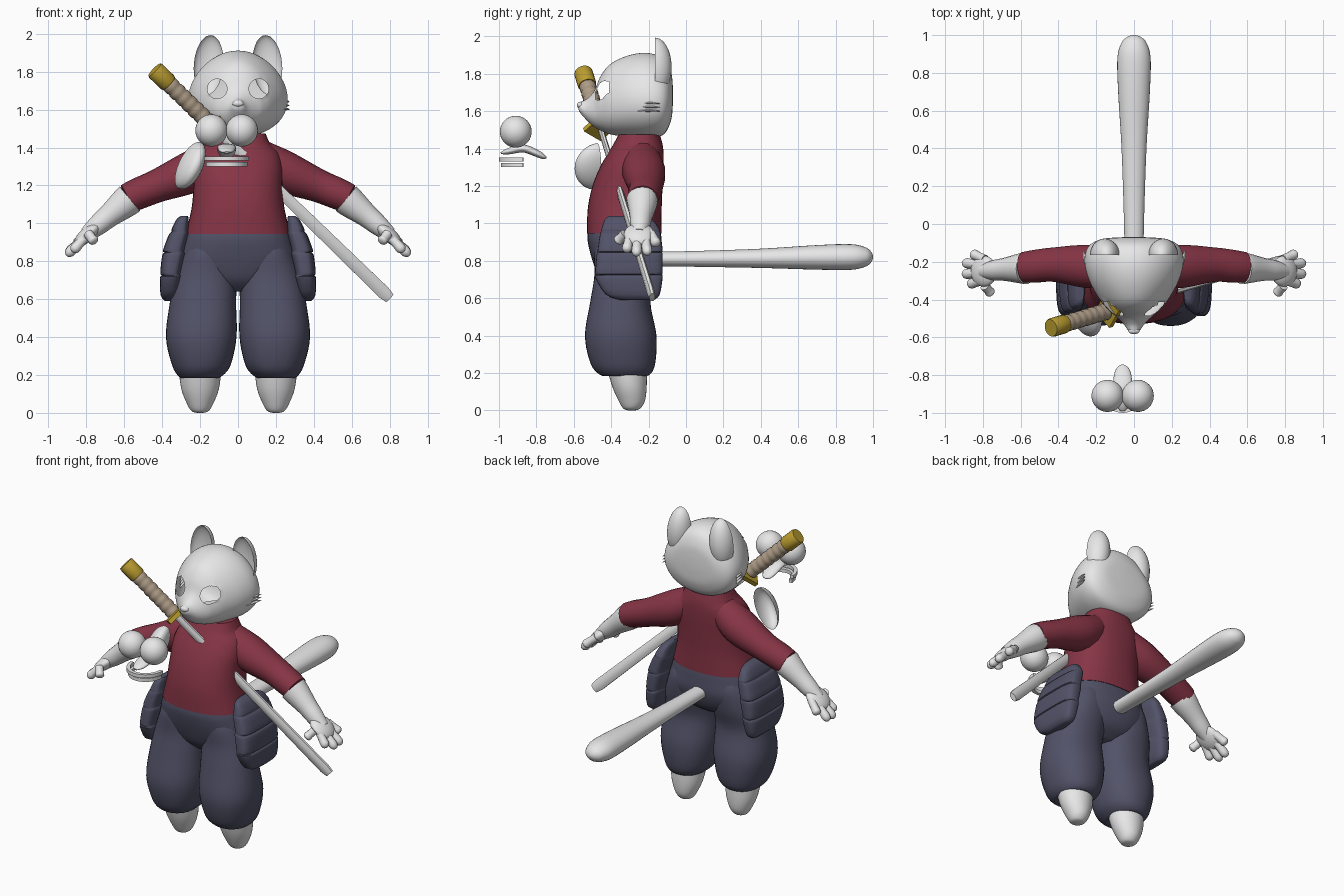
import bpy, bmesh, math
from mathutils import Vector, Matrix

old = bpy.data.objects.get("Cube")
if old:
    bpy.data.objects.remove(old)


def material(name, r, g, b):
    m = bpy.data.materials.new(name)
    m.use_nodes = True
    m.diffuse_color = (r, g, b, 1)
    m.node_tree.nodes["Principled BSDF"].inputs["Base Color"].default_value = (r, g, b, 1)
    return m


FUR = material("pale grey", .8, .8, .8)
RED = material("dark red", .24, .035, .06)
NAVY = material("slate navy", .085, .085, .14)
GOLD = material("gold", .5, .34, .03)
WRAP = material("tan wrap", .42, .33, .24)


def finish(name, bm, mat, mirror=False, angle=50):
    bmesh.ops.recalc_face_normals(bm, faces=bm.faces)
    mesh = bpy.data.meshes.new(name)
    bm.to_mesh(mesh)
    bm.free()
    mesh.materials.append(mat)
    ob = bpy.data.objects.new(name, mesh)
    bpy.context.collection.objects.link(ob)
    bpy.ops.object.select_all(action='DESELECT')
    ob.select_set(True)
    bpy.context.view_layer.objects.active = ob
    bpy.ops.object.shade_smooth_by_angle(angle=math.radians(angle))
    if mirror:
        ob.modifiers.new("Mirror", 'MIRROR').use_mirror_merge = False
    return ob


def refine(rows, k=5):
    """Smooth curve through rows of numbers."""
    out = []
    for i in range(len(rows) - 1):
        quad = [rows[max(i - 1, 0)], rows[i], rows[i + 1], rows[min(i + 2, len(rows) - 1)]]
        for s in range(k):
            t = s / k
            out.append([b + .5 * t * (c - a + t * (2*a - 5*b + 4*c - d + t * (3*(b - c) + d - a)))
                        for a, b, c, d in zip(*quad)])
    return out + [list(rows[-1])]


def skin(rings):
    """Closed skin over rings of equal length."""
    bm = bmesh.new()
    vs = [[bm.verts.new(p) for p in ring] for ring in rings]
    n = len(vs[0])
    for a, b in zip(vs, vs[1:]):
        for i in range(n):
            bm.faces.new((a[i], a[(i + 1) % n], b[(i + 1) % n], b[i]))
    bm.faces.new(vs[0])
    bm.faces.new(vs[-1])
    return bm


def stack(name, rows, mat, mirror=False, power=1., n=36, k=5):
    """Oval slices stacked upward: z, x from, x to, y from, y to."""
    rings = []
    for z, x0, x1, y0, y1 in refine(rows, k):
        ring = []
        for i in range(n):
            c, s = math.cos(i * math.tau / n), math.sin(i * math.tau / n)
            c, s = (math.copysign(abs(q) ** power, q) for q in (c, s))
            ring.append(((x0 + x1 + (x1 - x0) * c) / 2, (y0 + y1 + (y1 - y0) * s) / 2, z))
        rings.append(ring)
    return finish(name, skin(rings), mat, mirror)


def tube(name, rows, mat, mirror=False, flat=1., n=18, k=4, up=(0, 1, 0), turn=0.):
    """Tube along points x, y, z, radius; flat scales the radius along up."""
    rows = refine(rows, k) if k else rows
    pts = [Vector(r[:3]) for r in rows]
    rings = []
    for i, p in enumerate(pts):
        d = (pts[min(i + 1, len(pts) - 1)] - pts[max(i - 1, 0)]).normalized()
        u = d.cross(Vector(up)).normalized()
        v = u.cross(d)
        rings.append([p + rows[i][3] * (u * math.cos(a) + v * flat * math.sin(a))
                      for a in (turn + j * math.tau / n for j in range(n))])
    return finish(name, skin(rings), mat, mirror)


def ball(name, centre, size, mat, mirror=False, dent=None, rot=Matrix()):
    """Ellipsoid; dent pushes its front half inward to form a cup."""
    bm = bmesh.new()
    bmesh.ops.create_uvsphere(bm, u_segments=32, v_segments=20, radius=1)
    for v in bm.verts:
        if dent and v.co.y < 0:
            v.co.y *= -dent
        v.co = Vector(centre) + rot @ (v.co * Vector(size))
    return finish(name, bm, mat, mirror)


# Head: slices from nose to nape, y, half width, bottom, top
head_rows = [(-.575, .012, 1.61, 1.64), (-.565, .03, 1.59, 1.65), (-.53, .055, 1.55, 1.665),
             (-.49, .095, 1.515, 1.71), (-.455, .135, 1.495, 1.79), (-.4, .18, 1.475, 1.855),
             (-.3, .235, 1.46, 1.9), (-.2, .26, 1.455, 1.91), (-.12, .24, 1.475, 1.88),
             (-.08, .17, 1.55, 1.81), (-.07, .06, 1.64, 1.73)]
rings = []
for y, w, lo, hi in refine(head_rows, 6):
    ring = []
    for i in range(64):
        c, s = math.cos(i * math.tau / 64), math.sin(i * math.tau / 64)
        ring.append((w * c * (1 - .13 * s), y, (lo + hi) / 2 + (hi - lo) / 2 * s))
    rings.append(ring)
bm = skin(rings)

# Open eye sockets
EYE = Vector((.11, 1.71))


def eye_offset(p):
    return Vector((abs(p.x), p.z)) - EYE


holes = [f for f in bm.faces if f.calc_center_median().y < -.3
         and eye_offset(f.calc_center_median()).length < .05]
bmesh.ops.delete(bm, geom=holes, context='FACES')
for v in bm.verts:
    if v.is_boundary:
        q = EYE + eye_offset(v.co).normalized() * .052
        v.co.x, v.co.z = math.copysign(q.x, v.co.x), q.y
finish("head", bm, FUR)

ball("nose", (0, -.565, 1.632), (.03, .018, .018), FUR)
ball("ear", (.155, -.165, 1.835), (.078, .088, .158), FUR, True, .5, Matrix.Rotation(-.08, 3, 'Y'))
for i in range(3):
    z = 1.6 + i * .02
    tube(f"cheek_tuft_{i}", [(.235, -.27, z, .004), (.255, -.2, z + .003, .011), (.27, -.14, z, .002)],
         FUR, True, n=8, up=(0, 0, 1), flat=.6)
stack("neck", [(1.4, -.11, .11, -.36, -.15), (1.52, -.1, .1, -.36, -.15)], FUR)

# Shirt
stack("shirt", [(.945, -.277, .277, -.53, -.13), (1.08, -.245, .245, -.525, -.13),
                (1.2, -.235, .235, -.5, -.125), (1.3, -.235, .235, -.46, -.12),
                (1.37, -.215, .215, -.42, -.12), (1.42, -.17, .17, -.39, -.125),
                (1.475, -.145, .145, -.36, -.14)], RED, power=.85)
tube("sleeve", [(.1, -.24, 1.36, .09), (.24, -.225, 1.275, .11), (.42, -.215, 1.2, .088),
                (.53, -.225, 1.155, .083), (.585, -.23, 1.13, .078)], RED, True, flat=1.05)

# Forearms and hands
tube("forearm", [(.57, -.235, 1.13, .084), (.6, -.235, 1.105, .08), (.68, -.24, 1.04, .062),
                 (.74, -.245, .99, .054), (.8, -.25, .94, .04)], FUR, True)
ball("palm", (.795, -.25, .94), (.085, .082, .038), FUR, True, rot=Matrix.Rotation(.7, 3, 'Y'))
fingers = {"outer": (.86, -.155, .885), "ring": (.905, -.205, .835),
           "middle": (.905, -.265, .83), "index": (.875, -.32, .85), "thumb": (.755, -.37, .9)}
for name, tip in fingers.items():
    end = Vector(tip)
    root = Vector((.79, -.25 + (end.y + .25) * .65, .945))
    steps = [(0, .026), (.5, .025), (.82, .027), (.96, .017), (1, .005)]
    tube(name + "_finger", [(*root.lerp(end, t), r) for t, r in steps], FUR, True, n=12)

# Trousers and feet
stack("trouser_seat", [(.64, -.1, .1, -.4, -.25), (.7, -.22, .22, -.46, -.17),
                       (.8, -.305, .305, -.5, -.13), (.9, -.288, .288, -.525, -.13),
                       (.955, -.27, .27, -.525, -.135)], NAVY, power=.85)
stack("trouser_leg", [(.185, .12, .28, -.42, -.24), (.19, .09, .31, -.46, -.195),
                      (.25, .04, .347, -.51, -.165), (.4, .008, .38, -.54, -.158),
                      (.58, .01, .36, -.512, -.19), (.72, .008, .335, -.49, -.16),
                      (.85, .03, .29, -.49, -.15), (.93, .06, .25, -.46, -.18)],
      NAVY, True, power=.9)
stack("foot", [(0, .185, .215, -.31, -.27), (.01, .155, .245, -.335, -.245),
               (.05, .13, .27, -.36, -.22), (.13, .1, .3, -.395, -.21),
               (.25, .085, .315, -.43, -.21)], FUR, True)

# Quilted hip pads
stack("hip_pad", [(.59, .34, .385, -.35, -.17), (.62, .32, .408, -.43, -.14),
                  (.71, .3, .412, -.485, -.125), (.725, .3, .402, -.483, -.128),
                  (.74, .3, .41, -.485, -.125), (.83, .28, .4, -.478, -.125),
                  (.845, .28, .388, -.473, -.128), (.86, .28, .395, -.472, -.125),
                  (.94, .26, .365, -.46, -.135), (.955, .26, .35, -.455, -.138),
                  (.97, .26, .35, -.452, -.142), (1.02, .26, .325, -.435, -.18),
                  (1.04, .265, .3, -.41, -.24)], NAVY, True, power=.6, k=3)

# Tail
tube("tail", [(0, -.16, .81, .05), (0, .05, .81, .054), (0, .4, .813, .066), (0, .7, .818, .084),
              (0, .88, .82, .088), (0, .96, .82, .066), (0, .99, .82, .036), (0, 1, .82, .008)],
     FUR, flat=.78, up=(0, 0, 1), n=28)

# Sword
START, END = Vector((-.44, -.55, 1.81)), Vector((.8, -.18, .605))


def along(t, r):
    return (*START.lerp(END, t), r)


tube("pommel", [along(0, .046), along(.005, .05), along(.055, .05), along(.06, .046)], GOLD, k=0)
grip = []
for i in range(7):
    t = .058 + i * .026
    grip += [along(t, .04), along(t + .006, .045), along(t + .02, .045)]
tube("grip", grip, WRAP, k=0)
tube("guard", [along(.238, .09), along(.254, .09)], GOLD, n=4, k=0)
tube("blade", [along(.25, .026), along(.6, .033), along(.975, .038), along(1, .03)],
     FUR, flat=.55, n=8, k=0, turn=math.pi / 8)

# Curved shell beside the right shoulder
ball("shoulder_shell", (-.255, -.47, 1.305), (.06, .13, .135), FUR, dent=.8,
     rot=Matrix.Rotation(.45, 3, 'Y') @ Matrix.Rotation(math.pi + .3, 3, 'Z'))

# Separate eyeballs, tongue and tooth rows in front
for side, x in (("right", -.14), ("left", .02)):
    ball(side + "_eyeball", (x, -.91, 1.49), (.085, .085, .085), FUR)
tube("tongue", [(-.06, -.99, 1.375, .012), (-.06, -.95, 1.385, .04), (-.06, -.87, 1.4, .05),
                (-.06, -.8, 1.375, .046), (-.06, -.76, 1.355, .03), (-.06, -.745, 1.352, .008)],
     FUR, flat=.42, up=(0, 0, 1))
for name, z, radius in (("upper_teeth", 1.342, .108), ("lower_teeth", 1.312, .098)):
    arc = [math.pi * (1 + i / 20) for i in range(21)]
    tube(name, [(-.06 + radius * math.cos(a), -.87 + 1.1 * radius * math.sin(a), z, .016)
                for a in arc], FUR, n=4, k=0, up=(0, 0, 1), turn=math.pi / 4)
